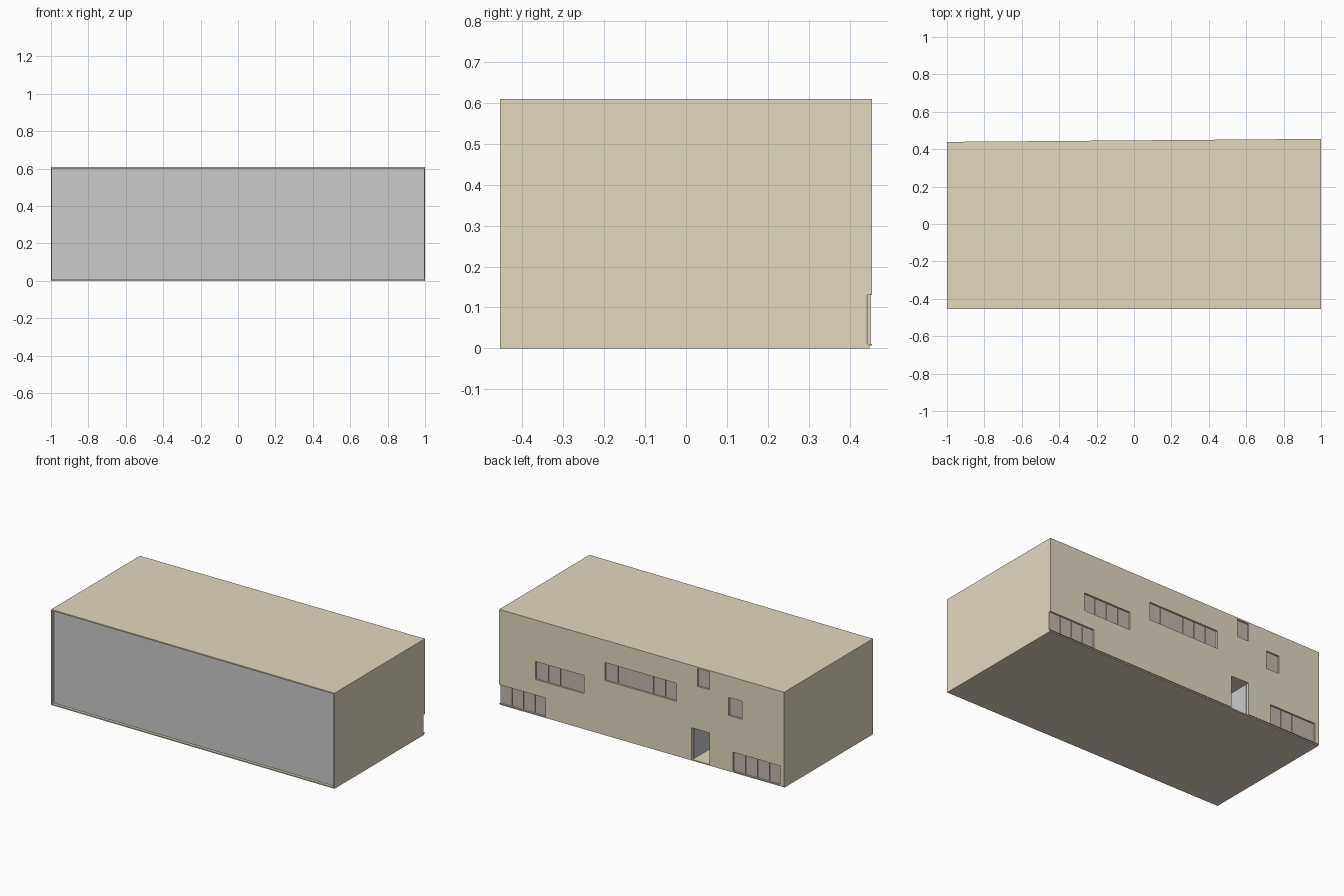
import bpy, bmesh

if "Cube" in bpy.data.objects:
    bpy.data.objects.remove(bpy.data.objects["Cube"])

H = 0.61        # building height
FLOOR = 0.007   # floor slab thickness
FRONT = -0.455


def material(name, rgb):
    m = bpy.data.materials.new(name)
    m.diffuse_color = (*rgb, 1)
    m.use_nodes = True
    m.node_tree.nodes["Principled BSDF"].inputs["Base Color"].default_value = m.diffuse_color
    return m


TAN = material("tan_plaster", (0.77, 0.69, 0.53))
PANE = material("window_brown", (0.56, 0.48, 0.43))


def back(x):
    """The back wall runs very slightly askew."""
    return 0.447 + 0.008 * x


def prism(name, x0, x1, z0, z1, near, far, mat=None):
    """Box whose ends are given as functions y(x)."""
    bm = bmesh.new()
    plan = [(x0, far(x0)), (x1, far(x1)), (x1, near(x1)), (x0, near(x0))]
    base = bm.faces.new([bm.verts.new((x, y, z0)) for x, y in plan])
    top = bmesh.ops.extrude_face_region(bm, geom=[base])["geom"]
    bmesh.ops.translate(bm, vec=(0, 0, z1 - z0),
                        verts=[g for g in top if isinstance(g, bmesh.types.BMVert)])
    bmesh.ops.recalc_face_normals(bm, faces=bm.faces)
    me = bpy.data.meshes.new(name)
    bm.to_mesh(me)
    bm.free()
    ob = bpy.data.objects.new(name, me)
    bpy.context.collection.objects.link(ob)
    if mat:
        me.materials.append(mat)
    return ob


def inset(name, x0, x1, z0, z1, d0, d1, mat=None):
    """Box set into the back wall between depths d0 and d1."""
    return prism(name, x0, x1, z0, z1, lambda x: back(x) - d0,
                 lambda x: back(x) - d1, mat)


def cut(target, cutter):
    cutter.hide_render = True
    m = target.modifiers.new(cutter.name, "BOOLEAN")
    m.operation, m.solver, m.object = "DIFFERENCE", "EXACT", cutter
    bpy.context.view_layer.objects.active = target
    bpy.ops.object.modifier_apply(modifier=m.name)
    bpy.data.objects.remove(cutter)


# Main block and floor slab
body = prism("building_body", -1, 1, FLOOR, H, back, lambda x: FRONT, TAN)
prism("floor_slab", -1, 1, 0, FLOOR, lambda x: back(x) - 0.006,
      lambda x: FRONT, TAN)

# Shallow front recess filled by a plain grey panel
cut(body, prism("front_cutter", -0.994, 0.994, -0.1, H - 0.008,
                lambda x: FRONT + 0.022, lambda x: FRONT - 0.1))
prism("front_panel", -0.994, 0.994, FLOOR, H - 0.008,
      lambda x: FRONT + 0.022, lambda x: FRONT + 0.018)

# Doorway passage with grey side walls
DX0, DX1, DZ, DEEP = -0.477, -0.35, 0.212, 0.3
cut(body, inset("door_cutter", DX0, DX1, -0.1, DZ, -0.1, DEEP))
for side, x in (("left", DX0), ("right", DX1 - 0.002)):
    inset("passage_wall_" + side, x, x + 0.002, FLOOR, DZ, 0.02, DEEP)
inset("passage_end", DX0, DX1, FLOOR, DZ, DEEP - 0.002, DEEP)

# Window bands: x range, z range, number of panes
RECESS, GLASS, GAP = 0.015, 0.011, 0.003
windows = [
    (0.675, 1.0, 0.010, 0.130, 4),
    (0.406, 0.746, 0.230, 0.345, 4),
    (-0.244, 0.258, 0.352, 0.467, 6),
    (-0.477, -0.392, 0.487, 0.600, 1),
    (-0.703, -0.611, 0.359, 0.474, 1),
    (-0.972, -0.640, 0.010, 0.133, 4),
]
for i, (x0, x1, z0, z1, n) in enumerate(windows):
    right = 1.1 if x1 == 1.0 else x1   # the corner band is open at its end
    cut(body, inset("window_cutter", x0, right, z0, z1, -0.1, RECESS))
    w = (x1 - x0) / n
    for k in range(n):
        a = x0 + k * w
        inset(f"window_{i}_pane_{k}", a, a + w - (GAP if k < n - 1 else 0),
              z0, z1, GLASS, RECESS, PANE)
